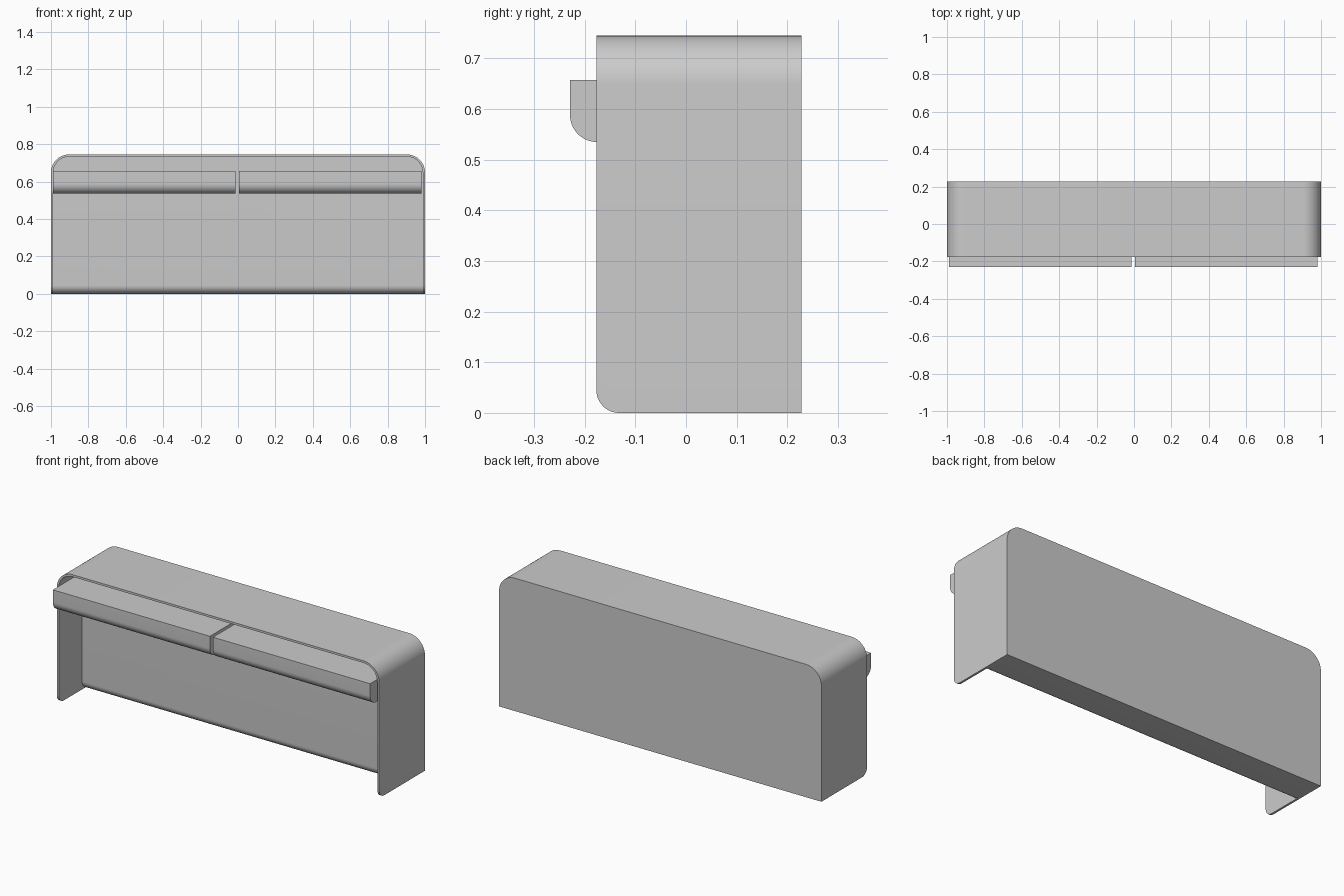
import bpy, bmesh, math

if "Cube" in bpy.data.objects:
    bpy.data.objects.remove(bpy.data.objects["Cube"])

FRONT, BACK, TOP = -0.177, 0.228, 0.745


def arch(half, top, r, n=14):
    """Outline in x/z with square bottom corners and rounded top corners."""
    pts = [(half, 0.0)]
    for cx, start in ((half - r, 0), (r - half, 90)):
        for i in range(n + 1):
            a = math.radians(start + 90 * i / n)
            pts.append((cx + r * math.cos(a), top - r + r * math.sin(a)))
    return pts + [(-half, 0.0)]


def extrude(name, outline, y0, y1, round_r=0.0):
    """Extrude an x/z outline along y and round its lowest front edges."""
    bm = bmesh.new()
    face = bm.faces.new([bm.verts.new((x, y0, z)) for x, z in outline])
    res = bmesh.ops.extrude_face_region(bm, geom=[face])
    for v in res["geom"]:
        if isinstance(v, bmesh.types.BMVert):
            v.co.y = y1
    bmesh.ops.recalc_face_normals(bm, faces=bm.faces)
    if round_r:
        low = min(z for x, z in outline)
        edges = [e for e in bm.edges
                 if all(abs(v.co.z - low) < 1e-5 and abs(v.co.y - y0) < 1e-5 for v in e.verts)]
        bmesh.ops.bevel(bm, geom=edges, offset=round_r, segments=12, profile=0.5,
                        affect='EDGES', clamp_overlap=False)
    mesh = bpy.data.meshes.new(name)
    bm.to_mesh(mesh)
    bm.free()
    obj = bpy.data.objects.new(name, mesh)
    bpy.context.collection.objects.link(obj)
    bpy.ops.object.select_all(action='DESELECT')
    obj.select_set(True)
    bpy.context.view_layer.objects.active = obj
    bpy.ops.object.shade_smooth_by_angle(angle=math.radians(30))
    return obj


outer = arch(1.0, TOP, 0.097)
inner = arch(0.988, TOP - 0.012, 0.085)

# Wrap-around shell: sides and top in one bent sheet
extrude("shell", outer + inner[::-1], FRONT, BACK - 0.002, 0.045)

# Flush back panel
extrude("back_panel", outer, BACK - 0.002, BACK)

# Recessed body with a rounded lower front edge
extrude("rear_body", inner, 0.03, BACK - 0.002, 0.045)

# Two drawers overhanging the front
for name, x0, x1 in (("left_drawer", -0.988, -0.014), ("right_drawer", 0.005, 0.98)):
    box = [(x0, 0.535), (x1, 0.535), (x1, 0.657), (x0, 0.657)]
    extrude(name, box, -0.229, 0.03, 0.053)
